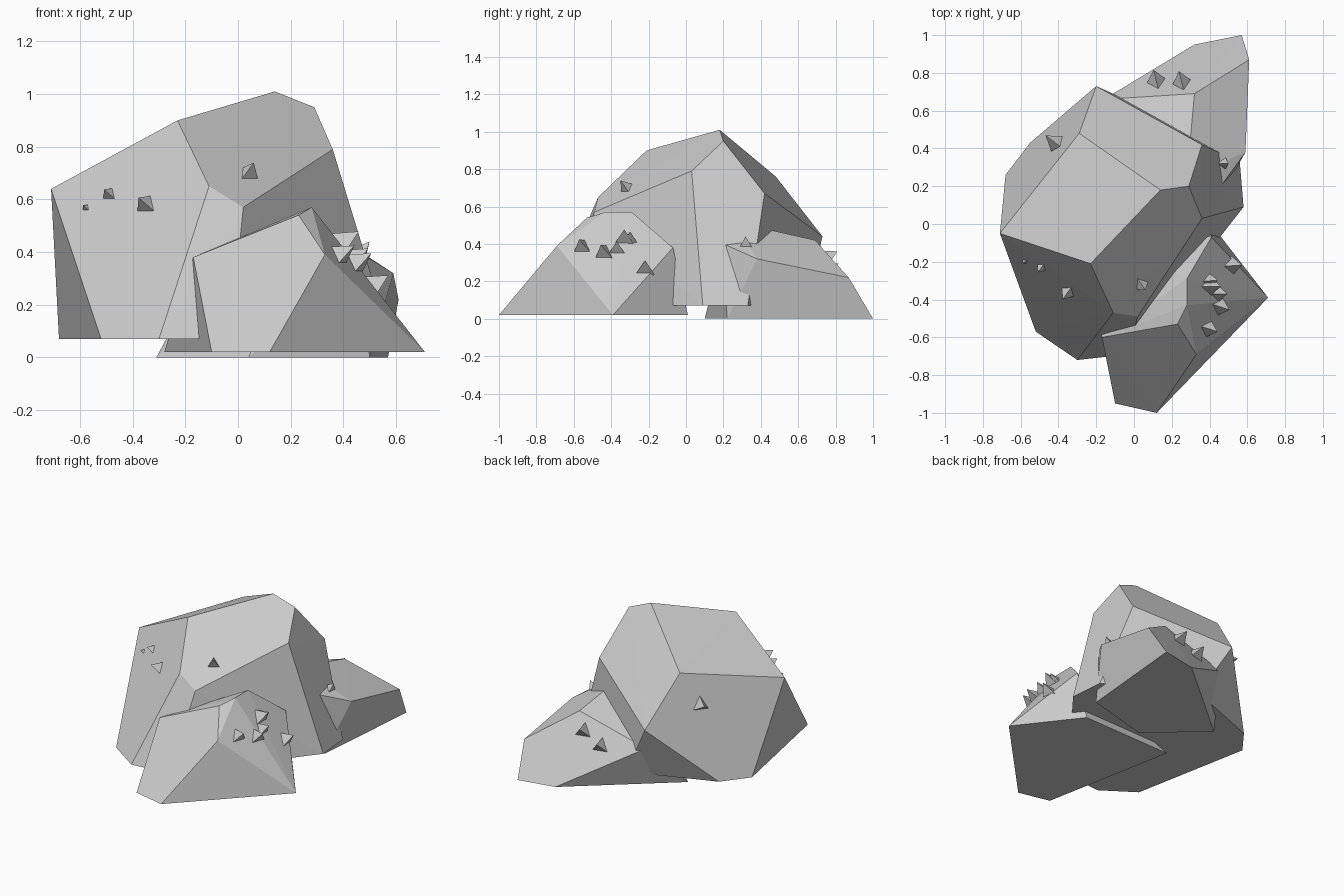
import bpy, bmesh
from mathutils import Vector
from mathutils.bvhtree import BVHTree

if "Cube" in bpy.data.objects:
    bpy.data.objects.remove(bpy.data.objects["Cube"])


def finish(bm, name):
    mesh = bpy.data.meshes.new(name)
    bm.to_mesh(mesh)
    obj = bpy.data.objects.new(name, mesh)
    bpy.context.collection.objects.link(obj)
    return obj


def rock(name, corners, shards):
    """Faceted boulder from its corner points, with three-sided shards on its surface."""
    bm = bmesh.new()
    for c in corners:
        bm.verts.new(c)
    res = bmesh.ops.convex_hull(bm, input=bm.verts[:])
    loose = [v for v in bm.verts if not v.link_faces]
    bmesh.ops.delete(bm, geom=loose, context='VERTS')
    bmesh.ops.recalc_face_normals(bm, faces=bm.faces[:])
    tree = BVHTree.FromBMesh(bm)
    finish(bm, name)
    bm.free()
    for i, (pos, r) in enumerate(shards):
        loc, nor, _, _ = tree.find_nearest(Vector(pos))
        sb = bmesh.new()
        bmesh.ops.create_cone(sb, cap_ends=True, segments=3, radius1=r, radius2=0, depth=r * 1.5)
        obj = finish(sb, f"{name}_shard_{i + 1}")
        sb.free()
        obj.location = loc + nor * r * 0.55
        obj.rotation_euler = nor.to_track_quat('Z', 'Y').to_euler()


# Large central boulder
rock("large_boulder", [
    (-.71, -.05, .64), (-.23, -.21, .90), (.14, .18, 1.01), (.29, .20, .95),
    (.36, .03, .79), (-.11, -.47, .65), (.02, -.49, .57), (-.29, .48, .76),
    (.36, .42, .67), (-.20, .73, .44),
    (-.52, -.57, .07), (-.30, -.72, .07), (-.03, -.69, .07), (.58, .09, .07),
    (.56, .33, .07), (0, .64, .07), (-.55, .43, .07), (-.68, .26, .07)],
    [((-.58, -.20, .57), .018), ((-.49, -.23, .62), .034), ((-.35, -.36, .58), .05),
     ((.04, -.32, .70), .048), ((-.43, .44, .56), .065)])

# Front boulder
rock("front_boulder", [
    (-.17, -.60, .38), (.23, -.53, .54), (.28, -.43, .57), (.28, -.29, .57),
    (.41, -.07, .38), (.33, -.69, .39),
    (-.10, -.95, .02), (.12, -1.0, .02), (.71, -.39, .02), (.40, .01, .02),
    (-.28, -.01, .02)],
    [((.41, -.56, .40), .058), ((.41, -.33, .44), .065), ((.45, -.37, .38), .055),
     ((.46, -.44, .36), .06), ((.53, -.22, .28), .06), ((.41, -.30, .44), .05)])

# Back boulder
rock("back_boulder", [
    (.32, .69, .42), (.28, .25, .52), (.59, .38, .32), (.46, .20, .40),
    (.61, .87, .22), (-.16, .66, .28),
    (.57, 1.0, 0), (.32, .95, 0), (-.31, .42, 0), (.04, .10, 0), (.50, .22, 0)],
    [((.11, .79, .28), .065), ((.25, .76, .33), .065), ((.48, .32, .41), .04)])
